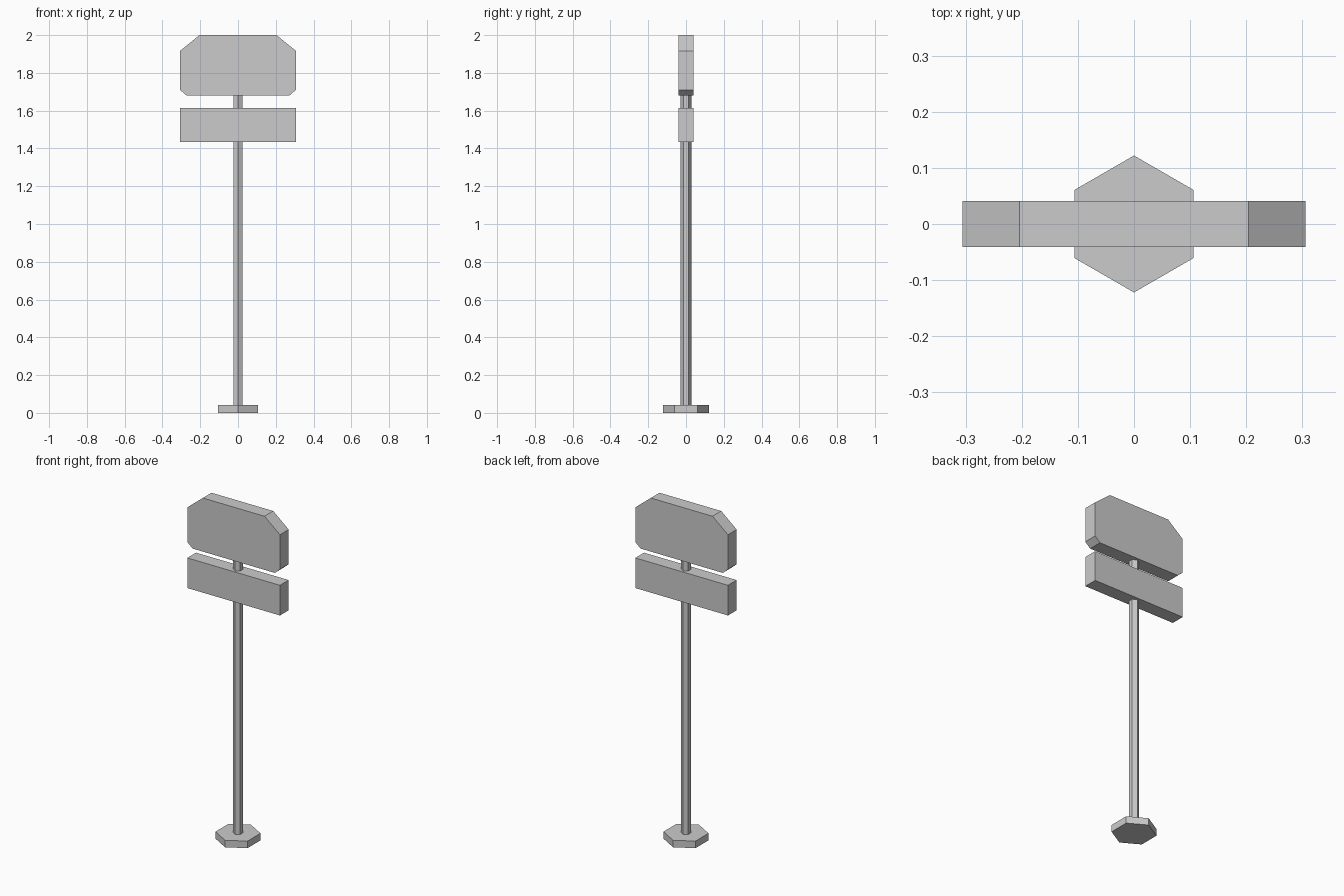
import bpy, bmesh, math
from mathutils import Vector

if "Cube" in bpy.data.objects:
    bpy.data.objects.remove(bpy.data.objects["Cube"])


def prism(name, outline, direction):
    """Extrude a flat outline along a direction into a closed solid."""
    bm = bmesh.new()
    face = bm.faces.new([bm.verts.new(p) for p in outline])
    ext = bmesh.ops.extrude_face_region(bm, geom=[face])
    verts = [g for g in ext["geom"] if isinstance(g, bmesh.types.BMVert)]
    bmesh.ops.translate(bm, verts=verts, vec=Vector(direction))
    bmesh.ops.recalc_face_normals(bm, faces=bm.faces)
    mesh = bpy.data.meshes.new(name)
    bm.to_mesh(mesh)
    bm.free()
    obj = bpy.data.objects.new(name, mesh)
    bpy.context.collection.objects.link(obj)
    return obj


def hex_column(name, radius, z0, z1):
    """Six-sided column with corners facing front and back."""
    angles = [math.radians(90 + 60 * i) for i in range(6)]
    ring = [(radius * math.cos(a), radius * math.sin(a), z0) for a in angles]
    return prism(name, ring, (0, 0, z1 - z0))


def sign_board(name, half_profile, half_depth=0.041):
    """Board from the right half of its front profile, mirrored in x."""
    left = [(-x, z) for x, z in reversed(half_profile)]
    outline = [(x, -half_depth, z) for x, z in half_profile + left]
    return prism(name, outline, (0, 2 * half_depth, 0))


# Foot and post
hex_column("base_plate", 0.122, 0.0, 0.042)
hex_column("post", 0.028, 0.042, 1.70)

# Main board with large upper and small lower corner cuts
sign_board("upper_sign", [(0.272, 1.68), (0.306, 1.71), (0.306, 1.917), (0.204, 2.0)])

# Plain rectangular board beneath it
sign_board("lower_sign", [(0.306, 1.435), (0.306, 1.615)])
